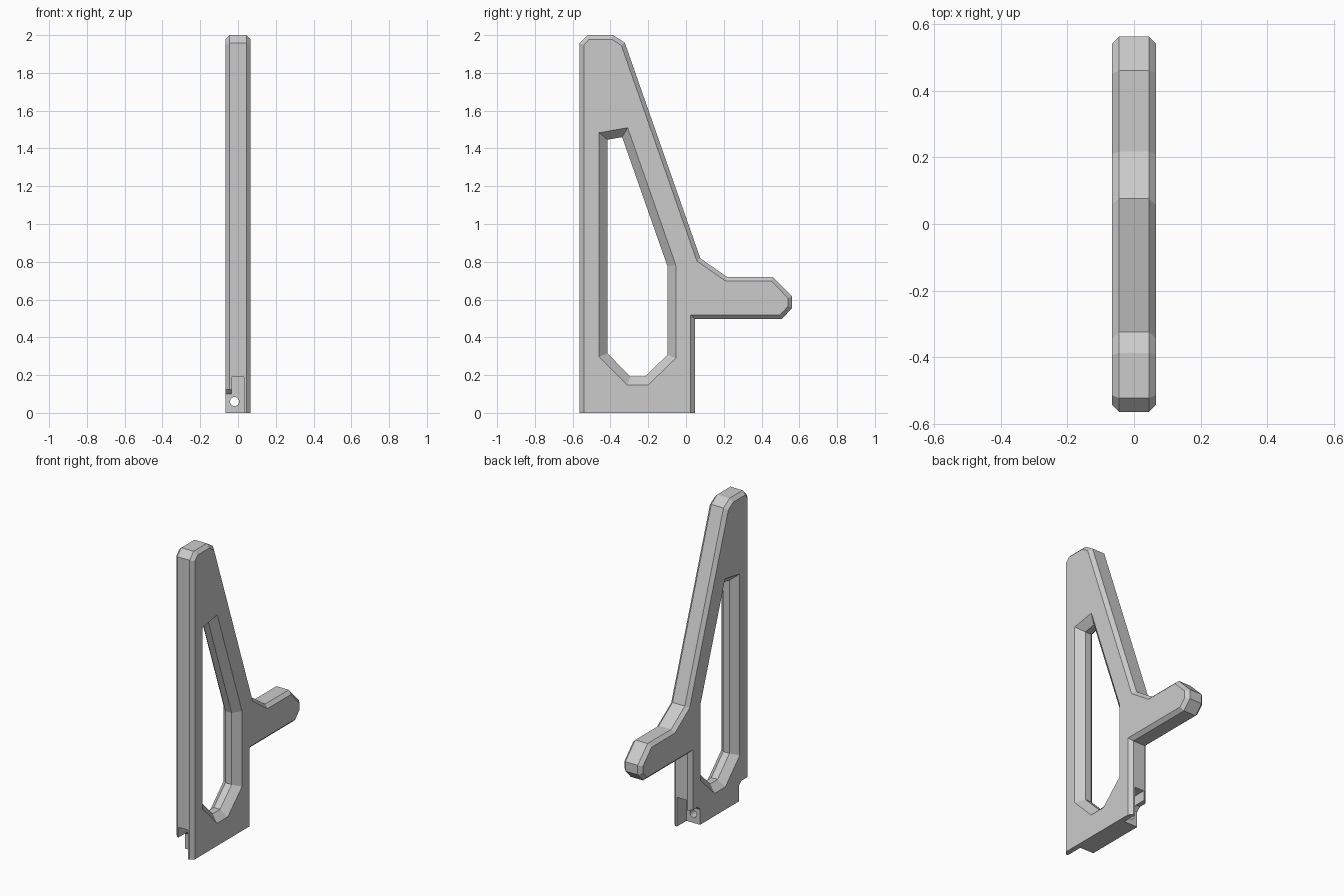
import bpy, bmesh
from mathutils import Vector, Matrix

cube = bpy.data.objects.get("Cube")
if cube:
    bpy.data.objects.remove(cube, do_unlink=True)

HALF = 0.0665      # half thickness
EDGE = 0.022       # outer chamfer
BEVEL = 0.044      # window chamfer

grey = bpy.data.materials.new("plain grey")
grey.use_nodes = True
grey.diffuse_color = (0.6, 0.6, 0.6, 1)
grey.node_tree.nodes["Principled BSDF"].inputs["Base Color"].default_value = (0.6, 0.6, 0.6, 1)


def inset(points, d):
    """Mitred inward offset of a clockwise (y, z) outline."""
    pts = [Vector(p) for p in points]
    out = []
    for i, p in enumerate(pts):
        a = (p - pts[i - 1]).normalized()
        b = (pts[(i + 1) % len(pts)] - p).normalized()
        na, nb = Vector((a.y, -a.x)), Vector((b.y, -b.x))
        out.append(p + (na + nb) * d / (1 + na.dot(nb)))
    return out


def make_object(name, bm):
    bmesh.ops.recalc_face_normals(bm, faces=bm.faces)
    mesh = bpy.data.meshes.new(name)
    bm.to_mesh(mesh)
    bm.free()
    obj = bpy.data.objects.new(name, mesh)
    bpy.context.collection.objects.link(obj)
    mesh.materials.append(grey)
    return obj


def loft(bm, sections):
    """Join (x, outline) sections into a tube; returns its end edges."""
    rings = [[bm.verts.new((x, p[0], p[1])) for p in pts] for x, pts in sections]
    n = len(rings[0])
    for r, s in zip(rings, rings[1:]):
        for i in range(n):
            j = (i + 1) % n
            bm.faces.new((r[i], r[j], s[j], s[i]))
    return [[bm.edges.get((r[i], r[(i + 1) % n])) for i in range(n)]
            for r in (rings[0], rings[-1])]


def prism(name, x0, x1, pts):
    bm = bmesh.new()
    for edges in loft(bm, [(x0, pts), (x1, pts)]):
        bmesh.ops.contextual_create(bm, geom=edges)
    return make_object(name, bm)


# Side outline with the arm, and the window through it
outline = [(-.563, 0), (-.563, 1.957), (-.522, 2), (-.386, 2), (-.324, 1.96),
           (.076, .818), (.217, .72), (.46, .72), (.562, .617), (.562, .555),
           (.507, .497), (.047, .497), (.047, 0)]
window = [(-.46, 1.483), (-.309, 1.51), (-.054, .783), (-.054, .289),
          (-.2, .148), (-.312, .148), (-.46, .297)]

narrow = inset(outline, EDGE)
narrow[0].y = narrow[-1].y = 0        # the foot stays square
throat = inset(window, BEVEL)

bm = bmesh.new()
outer = loft(bm, [(-HALF, narrow), (EDGE - HALF, outline),
                  (HALF - EDGE, outline), (HALF, narrow)])
inner = loft(bm, [(-HALF, window), (BEVEL - HALF, throat),
                  (HALF - BEVEL, throat), (HALF, window)])
for side in (0, 1):
    bmesh.ops.triangle_fill(bm, use_beauty=True, use_dissolve=False,
                            edges=outer[side] + inner[side], normal=(1, 0, 0))
body = make_object("bracket_body", bm)

# Foot cutters: a deep slot and a shallow notch at each end of the tab
cutters = []
for end, face, s in (("front", -.45, -1), ("back", -.05, 1)):
    far = face + s * .3
    cutters.append(prism(end + "_slot_cutter", -.035, .032,
                         [(face, -.1), (far, -.1), (far, .19), (face, .19)]))
    cutters.append(prism(end + "_notch_cutter", -.1, 0,
                         [(face, -.1), (far, -.1), (far, .125),
                          (face + s * .025, .125), (face, .1)]))

# Pin hole along the tab
bm = bmesh.new()
bmesh.ops.create_cone(bm, cap_ends=True, segments=24, radius1=.024, radius2=.024, depth=.6,
                      matrix=Matrix.Translation((-.018, -.25, .06)) @ Matrix.Rotation(1.570796, 4, 'X'))
cutters.append(make_object("pin_hole_cutter", bm))

bpy.context.view_layer.objects.active = body
for cutter in cutters:
    cutter.hide_render = True
    mod = body.modifiers.new(cutter.name, 'BOOLEAN')
    mod.operation = 'DIFFERENCE'
    mod.solver = 'EXACT'
    mod.object = cutter
    bpy.ops.object.modifier_apply(modifier=mod.name)
    bpy.data.objects.remove(cutter, do_unlink=True)
